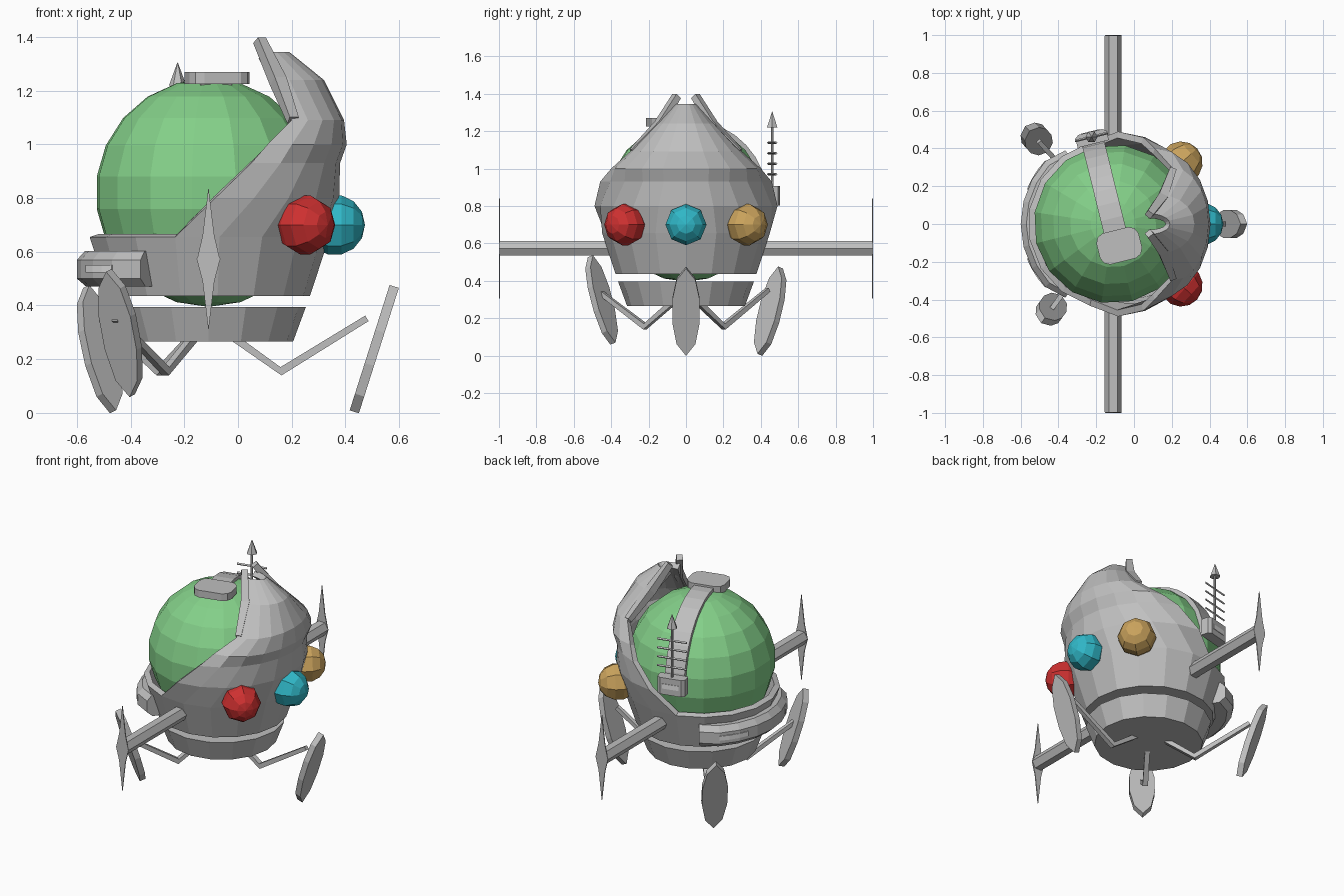
import bpy, bmesh
from math import sin, cos, radians, pi
from mathutils import Vector, Matrix

old = bpy.data.objects.get("Cube")
if old:
    bpy.data.objects.remove(old)


def material(name, rgb):
    m = bpy.data.materials.new(name)
    m.use_nodes = True
    m.diffuse_color = (*rgb, 1)
    m.node_tree.nodes["Principled BSDF"].inputs["Base Color"].default_value = (*rgb, 1)
    return m


GREY = material("hull grey", (0.52, 0.52, 0.52))
LIGHT = material("pale slot grey", (0.8, 0.8, 0.8))
GREEN = material("canopy green", (0.23, 0.63, 0.25))
RED = material("lamp red", (0.62, 0.03, 0.03))
CYAN = material("lamp cyan", (0.03, 0.48, 0.58))
TAN = material("lamp tan", (0.6, 0.37, 0.11))

CX = -0.11                               # axis of the body
CENTRE = Vector((CX, 0, 0.82))           # canopy centre


def finish(name, bm, mat, fix=True):
    if fix:
        bmesh.ops.recalc_face_normals(bm, faces=bm.faces)
    me = bpy.data.meshes.new(name)
    bm.to_mesh(me)
    bm.free()
    me.materials.append(mat)
    ob = bpy.data.objects.new(name, me)
    bpy.context.collection.objects.link(ob)
    return ob


def loft(name, rings, mat):
    """Join closed rings of points into a capped solid."""
    bm = bmesh.new()
    rows = [[bm.verts.new(p) for p in r] for r in rings]
    n = len(rows[0])
    for a, b in zip(rows, rows[1:]):
        for i in range(n):
            j = (i + 1) % n
            bm.faces.new((a[i], a[j], b[j], b[i]))
    bm.faces.new(rows[0][::-1])
    bm.faces.new(rows[-1])
    return finish(name, bm, mat)


def tube(name, points, radii, sides, mat=GREY, turn=0.0):
    """Straight-sided tube through points, mitred at the bends."""
    pts = [Vector(p) for p in points]
    rings = []
    for k, p in enumerate(pts):
        d = pts[min(k + 1, len(pts) - 1)] - pts[max(k - 1, 0)]
        q = d.to_track_quat('Z', 'Y')
        angles = [2 * pi * i / sides + turn for i in range(sides)]
        rings.append([p + q @ Vector((cos(a), sin(a), 0)) * radii[k] for a in angles])
    return loft(name, rings, mat)


def polar(r, deg, z):
    a = radians(deg)
    return Vector((CX + r * cos(a), r * sin(a), z))


def plate(name, outline, thick, place, mat=GREY):
    """Flat outline in local XY, given thickness and placed by a matrix."""
    return loft(name, [[place @ Vector((x, y, s * thick / 2)) for x, y in outline]
                       for s in (-1, 1)], mat)


def ball(name, centre, r, segs, rings, rot, mat):
    bm = bmesh.new()
    bmesh.ops.create_uvsphere(bm, u_segments=segs, v_segments=rings, radius=r,
                              matrix=Matrix.Translation(centre) @ rot)
    return finish(name, bm, mat)


# Canopy and lower base
ball("canopy", CENTRE, 0.425, 16, 11, Matrix.Rotation(radians(14), 4, 'Z'), GREEN)
loft("lower_base", [[polar(r, i * 22.5, z) for i in range(16)]
                    for r, z in ((0.315, 0.265), (0.363, 0.395))], GREY)


# Hooded hull: arcs of (z, centre x, x radius, y radius, half angle)
def arc(z, cx, rx, ry, start, end, n):
    out = []
    for i in range(n + 1):
        a = radians(start + (end - start) * i / n)
        out.append((cx + rx * cos(a), ry * sin(a), z))
    return out


HOOD = [(0.435, CX, 0.378, 0.378, 106), (0.655, CX, 0.45, 0.45, 106),
        (0.80, CX, 0.487, 0.49, 87), (0.93, CX, 0.49, 0.485, 71),
        (1.0, 0.11, 0.295, 0.40, 90), (1.09, 0.20, 0.195, 0.30, 90),
        (1.24, 0.135, 0.185, 0.155, 90), (1.345, 0.08, 0.11, 0.055, 90)]
bm = bmesh.new()


def skin(rings):
    rows = [[bm.verts.new(p) for p in r] for r in rings]
    for a, b in zip(rows, rows[1:]):
        for i in range(len(a) - 1):
            bm.faces.new((a[i], a[i + 1], b[i + 1], b[i]))
    return rows


front = skin([arc(z, c, rx, ry, -h, h, 10) for z, c, rx, ry, h in HOOD])
back = skin([arc(z, c, rx, ry, 106, 254, 7) for z, c, rx, ry, h in HOOD[:2]])
bm.faces.new((front[0] + back[0][1:-1])[::-1])
bmesh.ops.remove_doubles(bm, verts=bm.verts, dist=0.0005)
hull = finish("hooded_hull", bm, GREY, fix=False)
wall = hull.modifiers.new("wall", 'SOLIDIFY')
wall.thickness = 0.035
wall.offset = -1

# Curved horns along the hood edge
for side, s in (("left", 1), ("right", -1)):
    tube(side + "_horn", [(0.205, s * 0.285, 1.09), (0.15, s * 0.14, 1.235),
                          (0.08, s * 0.05, 1.388)], (0.025, 0.035, 0.026), 4, turn=pi / 4)

# Three round lamps on the hull
for name, deg, r, mat in (("red_lamp", -42, 0.485, RED), ("cyan_lamp", 0, 0.47, CYAN),
                          ("tan_lamp", 42, 0.485, TAN)):
    rot = Matrix.Rotation(radians(deg), 4, 'Z') @ Matrix.Rotation(pi / 2, 4, 'Y')
    ball(name, polar(r, deg, 0.70), 0.113, 8, 7, rot, mat)

# Side arms with pointed end plates
STAR = [(0, 0.27), (0.022, 0.09), (0.043, 0), (0.022, -0.08),
        (0, -0.265), (-0.022, -0.08), (-0.043, 0), (-0.022, 0.09)]
for side, s in (("left", 1), ("right", -1)):
    tube(side + "_arm", [(CX, s * 0.36, 0.573), (CX, s * 0.996, 0.573)], (0.045, 0.045), 6)
    stand = Matrix.Translation((CX, s * 0.997, 0.57)) @ Matrix.Rotation(pi / 2, 4, 'X')
    plate(side + "_arm_plate", STAR, 0.006, stand)

# Three jointed legs with paddle feet
PADDLE = [(0, 0.245), (0.05, 0.18), (0.073, 0.07), (0.073, -0.06), (0.05, -0.18), (0, -0.245)]
PADDLE += [(-x, y) for x, y in PADDLE[-2:0:-1]]
for name, deg, dr, dz in (("front", 0, 0, 0), ("left", 132, -0.012, 0), ("right", 234, -0.06, 0.06)):
    tube(name + "_leg", [polar(0.08, deg, 0.29), polar(0.27, deg, 0.155),
                         polar(0.59, deg, 0.352)], (0.02, 0.022, 0.017), 4, turn=pi / 4)
    low, high = polar(0.545 + dr, deg, 0.01 + dz), polar(0.69 + dr, deg, 0.465 + dz)
    up = (high - low).normalized()
    across = polar(1, deg + 90, 0) - Vector((CX, 0, 0))
    basis = Matrix((across, up, across.cross(up))).transposed().to_4x4()
    plate(name + "_foot", PADDLE, 0.036, Matrix.Translation((low + high) / 2) @ basis)

# Curved vent pod on the back, with two slots
POD = [(0.38, 0.47), (0.455, 0.47), (0.49, 0.50), (0.49, 0.57), (0.46, 0.603), (0.40, 0.603)]
rings = []
for i in range(9):
    pinch = 0.025 if i in (0, 8) else 0
    rings.append([polar(r - pinch, 123 + i * 114 / 8, z) for r, z in POD])
loft("vent_pod", rings, GREY)
for name, start in (("left_slot", 137), ("right_slot", 202)):
    loft(name, [[polar(r, start + i * 7, z) for r, z in
                 ((0.487, 0.522), (0.493, 0.522), (0.493, 0.55), (0.487, 0.55))]
                for i in range(4)], LIGHT)

# Strap over the canopy
out = Vector((-sin(radians(14)), cos(radians(14)), 0))
side = Vector((out.y, -out.x, 0))
rings = []
for i in range(11):
    a = radians(2 + i * 10.5)
    ray = out * cos(a) + Vector((0, 0, sin(a)))
    rings.append([CENTRE + ray * r + side * w for r, w in
                  ((0.40, -0.06), (0.44, -0.06), (0.44, 0.06), (0.40, 0.06))])
loft("canopy_strap", rings, GREY)

# Rounded cap plate on the strap
CAP = [(sx * x, sy * y) for sx, sy, pts in
       ((1, 1, ((0.115, 0.04), (0.10, 0.07), (0.07, 0.085))),
        (-1, 1, ((0.07, 0.085), (0.10, 0.07), (0.115, 0.04))),
        (-1, -1, ((0.115, 0.04), (0.10, 0.07), (0.07, 0.085))),
        (1, -1, ((0.07, 0.085), (0.10, 0.07), (0.115, 0.04)))) for x, y in pts]
plate("cap_plate", CAP, 0.045,
      Matrix.Translation((-0.078, -0.115, 1.247)) @ Matrix.Rotation(radians(14), 4, 'Z'))

# Antenna box, mast, cross bars and tip
box = Matrix.Translation(CENTRE + out * 0.467 + Vector((0, 0, 0.035)))
box = box @ Matrix((side, out, Vector((0, 0, 1)))).transposed().to_4x4()
BOX = [(-0.085, -0.03), (0.085, -0.03), (0.085, 0.02), (0.065, 0.035), (-0.065, 0.035), (-0.085, 0.02)]
plate("antenna_box", BOX, 0.105, box)
loft("box_slot", [[box @ Vector((x, y, z)) for x, z in
                   ((-0.05, -0.015), (0.05, -0.015), (0.05, 0.015), (-0.05, 0.015))]
                  for y in (0.033, 0.038)], LIGHT)
foot = CENTRE + out * 0.475
mast = Vector((foot.x, foot.y, 0))
tube("antenna_mast", [mast + Vector((0, 0, z)) for z in (0.88, 1.24)], (0.008, 0.008), 6)
tube("antenna_tip", [mast + Vector((0, 0, z)) for z in (1.22, 1.305)], (0.032, 0.001), 6)
for k in range(4):
    mid = mast + Vector((0, 0, 0.97 + k * 0.056))
    tube("antenna_bar_%d" % (k + 1), [mid - side * 0.09, mid + side * 0.09], (0.007, 0.007), 4)
